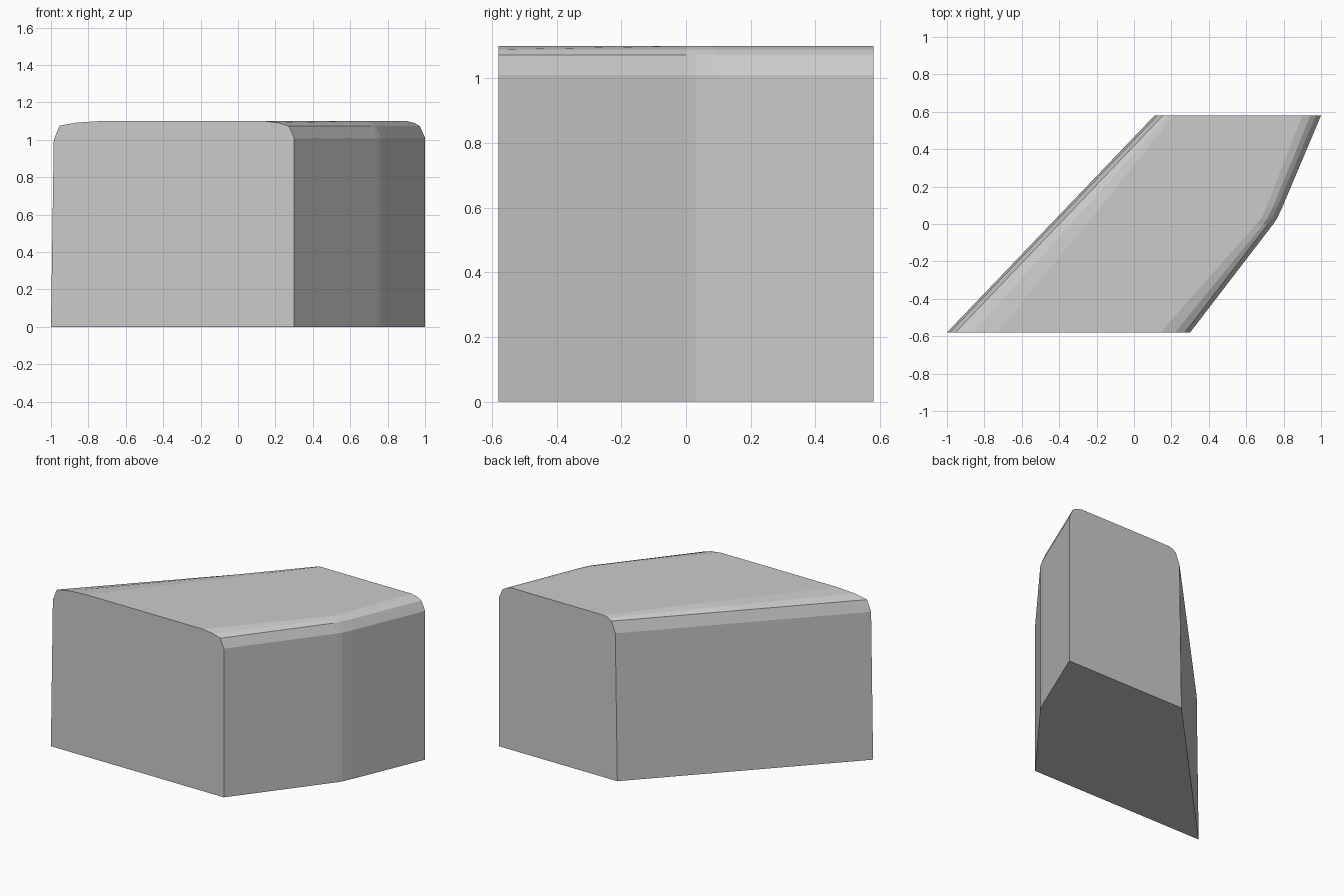
import bpy, bmesh

if "Cube" in bpy.data.objects:
    bpy.data.objects.remove(bpy.data.objects["Cube"])

# Stations along y: (y, left x, right x, left flat inset, right flat inset)
stations = [
    (-0.58, -1.00, 0.30, 0.27, 0.16),
    (0.00, -0.445, 0.745, 0.19, 0.09),
    (0.03, -0.416, 0.765, 0.185, 0.085),
    (0.09, -0.359, 0.793, 0.18, 0.085),
    (0.58, 0.11, 1.00, 0.10, 0.10),
]


def section(y, left, right, li, ri):
    """Rounded-top cross-section of the block at one station."""
    pts = [
        (left, 0), (right, 0),
        (right, 1.01), (right - 0.028, 1.073),
        (right - 0.028 - (ri - 0.028) * 0.4, 1.09), (right - ri, 1.10),
        (left + li, 1.10), (left + 0.05 + (li - 0.05) * 0.4, 1.092),
        (left + 0.045, 1.075), (left + 0.015, 1.0),
    ]
    return [(x, y, z) for x, z in pts]


# Slanted block lofted from front to back
bm = bmesh.new()
rings = [[bm.verts.new(p) for p in section(*s)] for s in stations]
n = len(rings[0])
for a, b in zip(rings, rings[1:]):
    for i in range(n):
        j = (i + 1) % n
        bm.faces.new((a[i], a[j], b[j], b[i]))
bm.faces.new(rings[0])
bm.faces.new(rings[-1])
bmesh.ops.recalc_face_normals(bm, faces=bm.faces)
mesh = bpy.data.meshes.new("slanted_block")
bm.to_mesh(mesh)
bm.free()
block = bpy.data.objects.new("slanted_block", mesh)
bpy.context.collection.objects.link(block)
